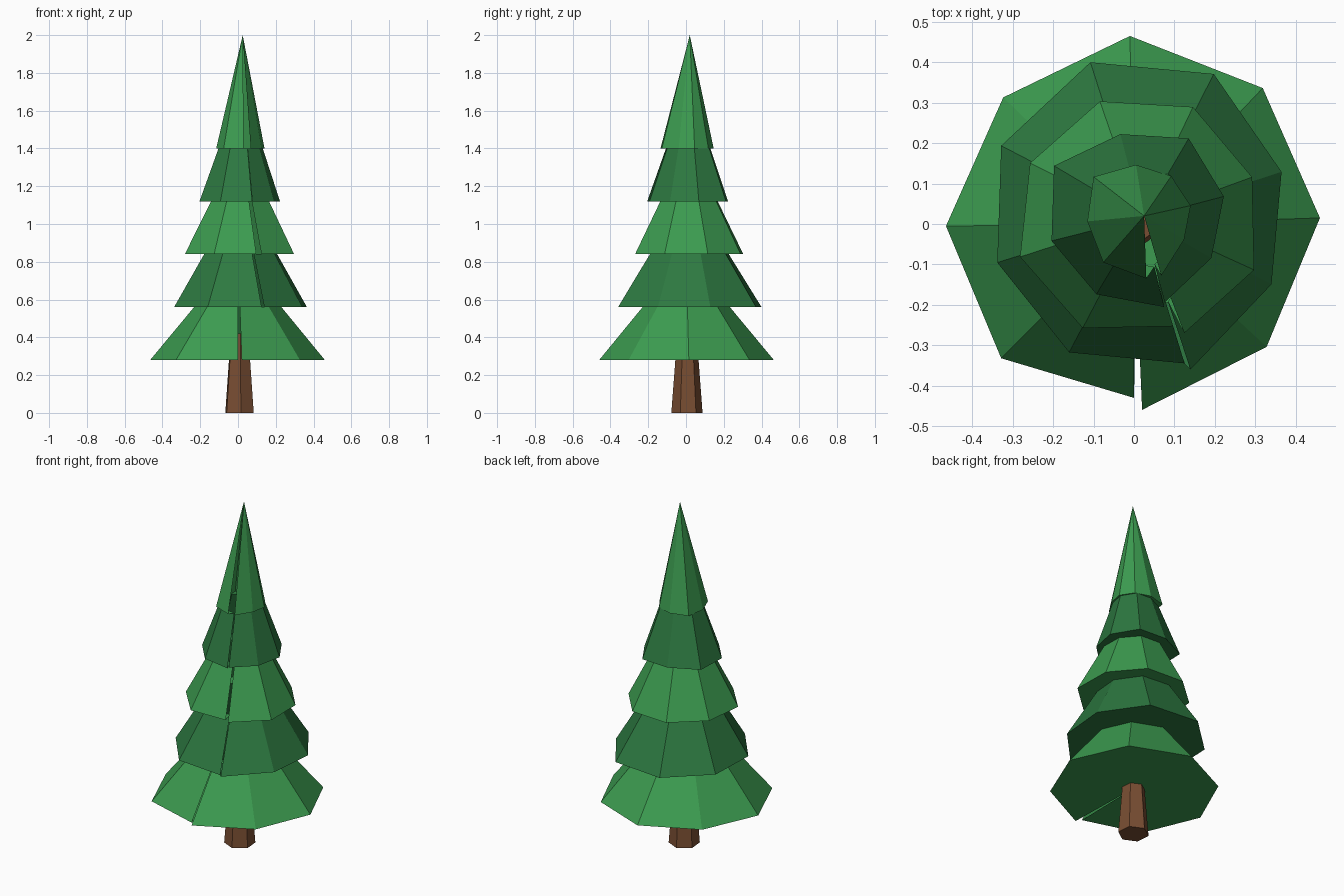
import bpy
from math import cos, sin, radians

if "Cube" in bpy.data.objects:
    bpy.data.objects.remove(bpy.data.objects["Cube"])


def material(name, rgb):
    m = bpy.data.materials.new(name)
    m.diffuse_color = (*rgb, 1)
    m.use_nodes = True
    m.node_tree.nodes["Principled BSDF"].inputs["Base Color"].default_value = m.diffuse_color
    return m


def make_object(name, verts, faces, mat):
    mesh = bpy.data.meshes.new(name)
    mesh.from_pydata(verts, [], faces)
    mesh.materials.append(mat)
    bpy.context.collection.objects.link(bpy.data.objects.new(name, mesh))


def ring(centre, z, radii, start, end, scale=1.0):
    """Open ring of points, one per radius, swept from start to end degrees."""
    step = (end - start) / (len(radii) - 1)
    angles = [radians(start + i * step) for i in range(len(radii))]
    return [(centre[0] + scale * r * cos(a), centre[1] + scale * r * sin(a), z)
            for r, a in zip(radii, angles)]


LIGHT = material("light needles", (0.045, 0.33, 0.08))
DARK = material("dark needles", (0.026, 0.19, 0.052))
BARK = material("bark", (0.19, 0.075, 0.032))

# Trunk: tapered six-sided post running up inside the lowest tier
SIDES = 6
c = (0.008, 0.005)
bottom = ring(c, 0, [0.083] * 7, -85, 275)[:SIDES]
top = ring(c, 0.42, [0.051] * 7, -85, 275)[:SIDES]
sides = [(i, (i + 1) % SIDES, SIDES + (i + 1) % SIDES, SIDES + i) for i in range(SIDES)]
make_object("trunk", bottom + top,
            sides + [tuple(reversed(range(SIDES))), tuple(range(SIDES, 2 * SIDES))], BARK)

# Tiers: centre, start and end angle, wobbly rim radii, top/rim ratio.
# Each skirt is left open along a narrow seam at the front.
TIERS = [
    ((0, 0), -87.5, 270, (.46, .447, .46, .463, .465, .45, .465, .467, .43), 0.50),
    ((.015, .015), -71.6, 287, (.395, .364, .368, .40, .404, .387, .37, .376, .376), 0.55),
    ((.015, .015), -69, 287, (.305, .31, .295, .304, .305, .304, .312, .307, .28), 0.53),
    ((.02, .015), -75, 284, (.216, .198, .209, .228, .214, .253, .231, .22, .227), 0.55),
    ((.025, .02), -74, 272, (.154, .115, .118, .119, .128, .158, .141, .153, .155), 0.0),
]
inner = [(0.008, 0.005, 0.28)] * 9
for k, (centre, start, end, radii, ratio) in enumerate(TIERS):
    z = 0.28 * (k + 1)
    last = k == len(TIERS) - 1
    rim = ring(centre, z, radii, start, end)
    upper = ring(centre, 2.0 if last else z + 0.28, radii, start, end, ratio)
    verts = inner + rim + upper
    faces = []
    for i in range(8):
        # underside ledge, then sloping side
        faces.append((i, 9 + i + 1, 9 + i) if k == 0 else (i, i + 1, 9 + i + 1, 9 + i))
        faces.append((9 + i, 10 + i, 18 + i) if last else (9 + i, 10 + i, 19 + i, 18 + i))
    make_object(f"needle_tier_{k + 1}", verts, faces, DARK if k % 2 else LIGHT)
    inner = upper
